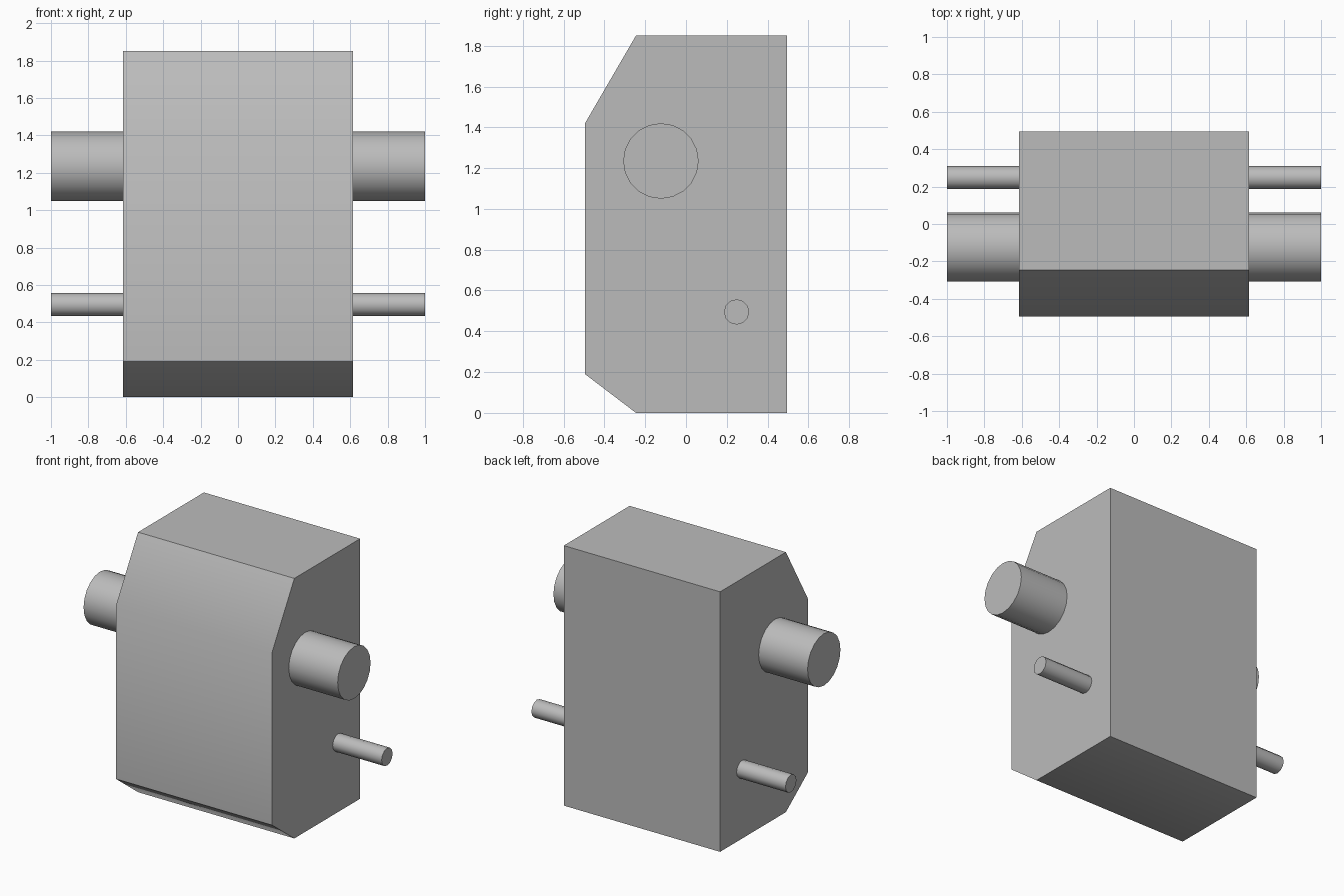
import bpy, bmesh
from math import radians

cube = bpy.data.objects.get("Cube")
if cube:
    bpy.data.objects.remove(cube, do_unlink=True)

# Single grey material
grey = bpy.data.materials.new("plain grey")
grey.use_nodes = True
colour = (0.5, 0.5, 0.5, 1)
grey.diffuse_color = colour
grey.node_tree.nodes["Principled BSDF"].inputs["Base Color"].default_value = colour


def finish(obj, name):
    obj.name = name
    obj.data.materials.append(grey)
    bpy.ops.object.select_all(action="DESELECT")
    obj.select_set(True)
    bpy.context.view_layer.objects.active = obj
    bpy.ops.object.shade_smooth_by_angle(angle=radians(40))


# Body: side profile (y, z) extruded across the width
half_width = 0.615
profile = [(-0.245, 0), (0.495, 0), (0.495, 1.85), (-0.245, 1.85),
           (-0.495, 1.42), (-0.495, 0.19)]
bm = bmesh.new()
side = bm.faces.new([bm.verts.new((-half_width, y, z)) for y, z in profile])
new = bmesh.ops.extrude_face_region(bm, geom=[side])["geom"]
bmesh.ops.translate(bm, vec=(2 * half_width, 0, 0),
                    verts=[v for v in new if isinstance(v, bmesh.types.BMVert)])
bmesh.ops.recalc_face_normals(bm, faces=bm.faces)
mesh = bpy.data.meshes.new("body")
bm.to_mesh(mesh)
bm.free()
body = bpy.data.objects.new("body", mesh)
bpy.context.collection.objects.link(body)
finish(body, "body")

# Thick upper and thin lower pegs on both sides
for label, radius, y, z, sides in (("upper_peg", 0.185, -0.123, 1.235, 20),
                                   ("lower_peg", 0.062, 0.248, 0.495, 12)):
    for side_name, sign in (("left", 1), ("right", -1)):
        length = 1 - half_width
        bpy.ops.mesh.primitive_cylinder_add(
            vertices=sides, radius=radius, depth=length,
            location=(sign * (half_width + length / 2), y, z),
            rotation=(0, radians(90), 0))
        finish(bpy.context.object, f"{side_name}_{label}")
